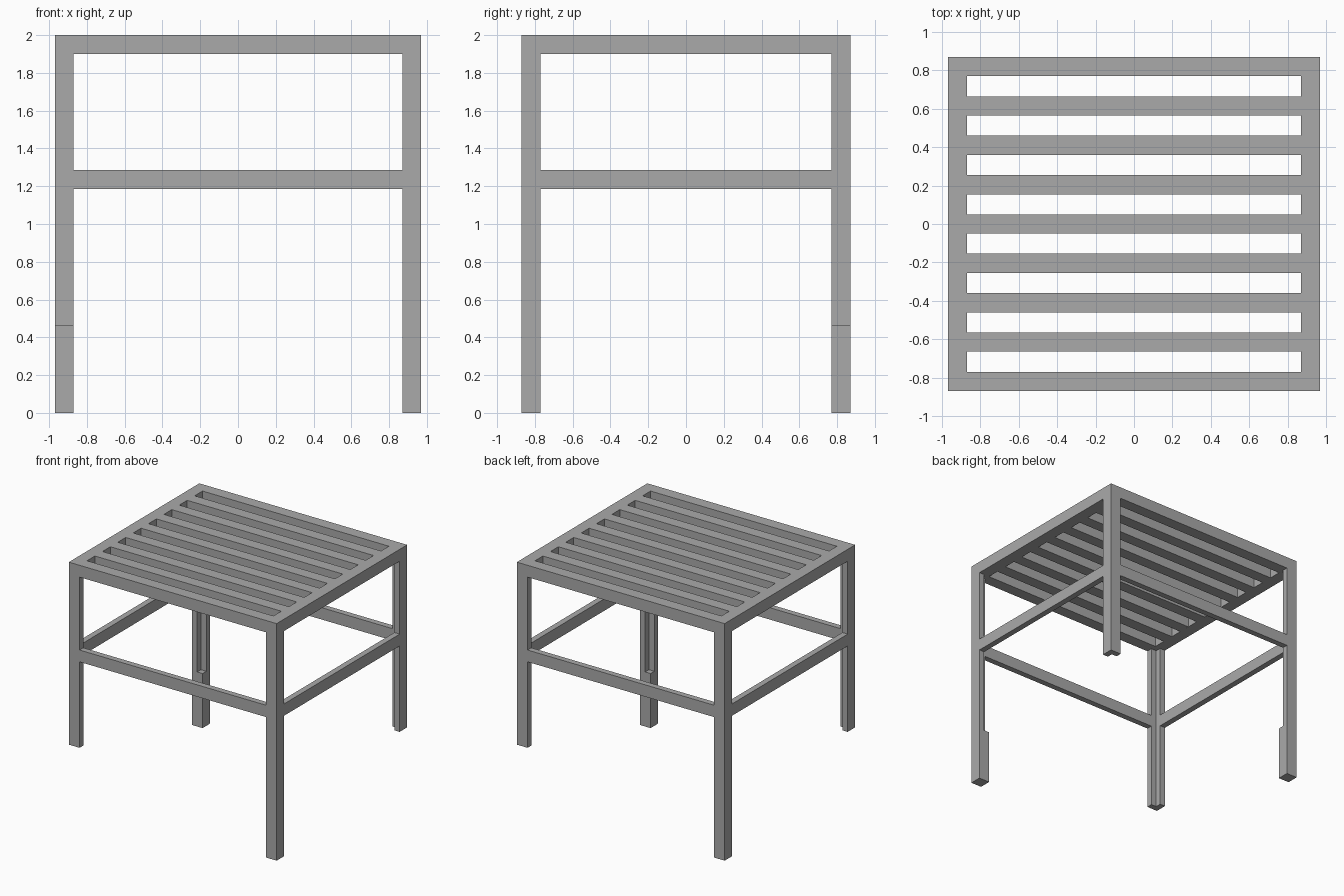
import bpy
import bmesh

if "Cube" in bpy.data.objects:
    bpy.data.objects.remove(bpy.data.objects["Cube"])

HX, HY, TOP = 0.97, 0.87, 2.0      # half width, half depth, height
BAR, WALL = 0.1, 0.05              # bar width, angle-iron thickness
FOOT = 0.46                        # height where the angle section starts
RAIL = 1.185                       # underside of the middle rails
SLOTS = 8

grey = bpy.data.materials.new("steel_grey")
grey.use_nodes = True
grey.diffuse_color = (0.4, 0.4, 0.4, 1)
grey.node_tree.nodes["Principled BSDF"].inputs["Base Color"].default_value = (0.4, 0.4, 0.4, 1)


def prism(bm, outline, z0, z1):
    """Extrude a flat outline from z0 up to z1."""
    face = bm.faces.new([bm.verts.new((x, y, z0)) for x, y in outline])
    up = bmesh.ops.extrude_face_region(bm, geom=[face])["geom"]
    for v in up:
        if isinstance(v, bmesh.types.BMVert):
            v.co.z = z1


def rect(x0, x1, y0, y1):
    return [(x0, y0), (x1, y0), (x1, y1), (x0, y1)]


def finish(bm, name):
    bmesh.ops.recalc_face_normals(bm, faces=bm.faces)
    mesh = bpy.data.meshes.new(name)
    bm.to_mesh(mesh)
    bm.free()
    mesh.materials.append(grey)
    obj = bpy.data.objects.new(name, mesh)
    bpy.context.collection.objects.link(obj)
    return obj


# Slatted top: rim bars along the sides, slats running across
bm = bmesh.new()
for s in (-1, 1):
    x0, x1 = sorted((s * HX, s * (HX - BAR)))
    prism(bm, rect(x0, x1, -HY, HY), TOP - BAR, TOP)
pitch = (2 * HY - BAR) / SLOTS
for i in range(SLOTS + 1):
    y = -HY + i * pitch
    prism(bm, rect(BAR - HX, HX - BAR, y, y + BAR), TOP - BAR, TOP)
finish(bm, "slatted_top")

# Legs: angle section; one diagonal pair also has solid feet
angle = [(0, 0), (BAR, 0), (BAR, WALL), (WALL, WALL), (WALL, BAR), (0, BAR)]
for sx, side in ((-1, "right"), (1, "left")):
    for sy, end in ((-1, "front"), (1, "back")):
        def corner(points):
            return [(sx * (HX - u), sy * (HY - v)) for u, v in points]
        bm = bmesh.new()
        prism(bm, corner(angle), FOOT, TOP - BAR)
        if sx != sy:
            prism(bm, corner(rect(0, BAR, 0, BAR)), 0, FOOT)
        finish(bm, f"{end}_{side}_leg")

# Middle rails: flat bars flush with the outside of the legs
for s, end, side in ((-1, "front", "right"), (1, "back", "left")):
    bm = bmesh.new()
    y0, y1 = sorted((s * HY, s * (HY - WALL)))
    prism(bm, rect(BAR - HX, HX - BAR, y0, y1), RAIL, RAIL + BAR)
    finish(bm, f"{end}_rail")
    bm = bmesh.new()
    x0, x1 = sorted((s * HX, s * (HX - WALL)))
    prism(bm, rect(x0, x1, BAR - HY, HY - BAR), RAIL, RAIL + BAR)
    finish(bm, f"{side}_rail")
